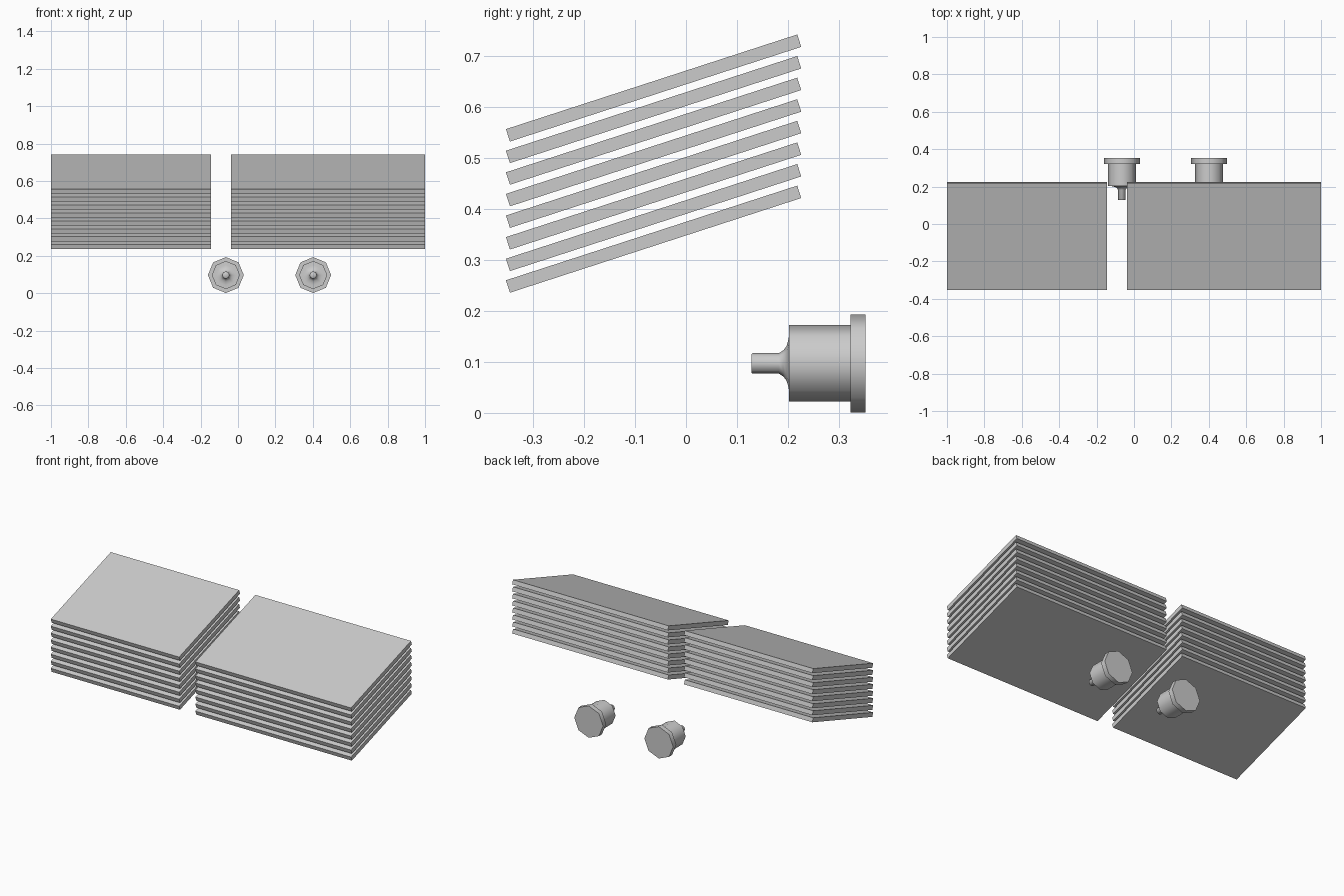
import bpy, bmesh, math
from mathutils import Matrix, Vector

if "Cube" in bpy.data.objects:
    bpy.data.objects.remove(bpy.data.objects["Cube"])

TILT = math.radians(18)


def finish(bm, name):
    bmesh.ops.recalc_face_normals(bm, faces=bm.faces)
    me = bpy.data.meshes.new(name)
    bm.to_mesh(me)
    bm.free()
    ob = bpy.data.objects.new(name, me)
    bpy.context.collection.objects.link(ob)
    return ob


# tilted flat louvre slat between two x positions
def slat(name, x0, x1, z):
    bm = bmesh.new()
    m = (Matrix.Translation(((x0 + x1) / 2, -0.0635, z))
         @ Matrix.Rotation(TILT, 4, 'X')
         @ Matrix.Diagonal((x1 - x0, 0.6, 0.0255, 1)))
    bmesh.ops.create_cube(bm, size=1, matrix=m)
    finish(bm, name)


# eight-sided knob turned around the y axis; profile is (y, radius)
def knob(name, x, z):
    profile = [(0.128, 0), (0.128, 0.018), (0.130, 0.020), (0.182, 0.020),
               (0.191, 0.026), (0.197, 0.034), (0.200, 0.044),
               (0.202, 0.054), (0.202, 0.075), (0.322, 0.075),
               (0.322, 0.096), (0.352, 0.096), (0.352, 0)]
    bm = bmesh.new()
    vs = [bm.verts.new((x, y, z + r)) for y, r in profile]
    edges = [bm.edges.new(p) for p in zip(vs, vs[1:])]
    bmesh.ops.spin(bm, geom=vs + edges, cent=Vector((x, 0, z)), axis=(0, 1, 0),
                   angle=math.tau, steps=8, use_merge=False)
    bmesh.ops.remove_doubles(bm, verts=bm.verts, dist=1e-5)
    ob = finish(bm, name)
    bpy.ops.object.select_all(action='DESELECT')
    ob.select_set(True)
    bpy.context.view_layer.objects.active = ob
    bpy.ops.object.shade_smooth_by_angle(angle=math.radians(50))


# two stacks of eight slats
for i in range(8):
    z = 0.3403 + i * 0.0423
    slat(f"left_slat_{i + 1}", -1.0, -0.145, z)
    slat(f"right_slat_{i + 1}", -0.037, 1.0, z)

# two knobs behind and below the slats
knob("left_knob", -0.065, 0.097)
knob("right_knob", 0.402, 0.097)
